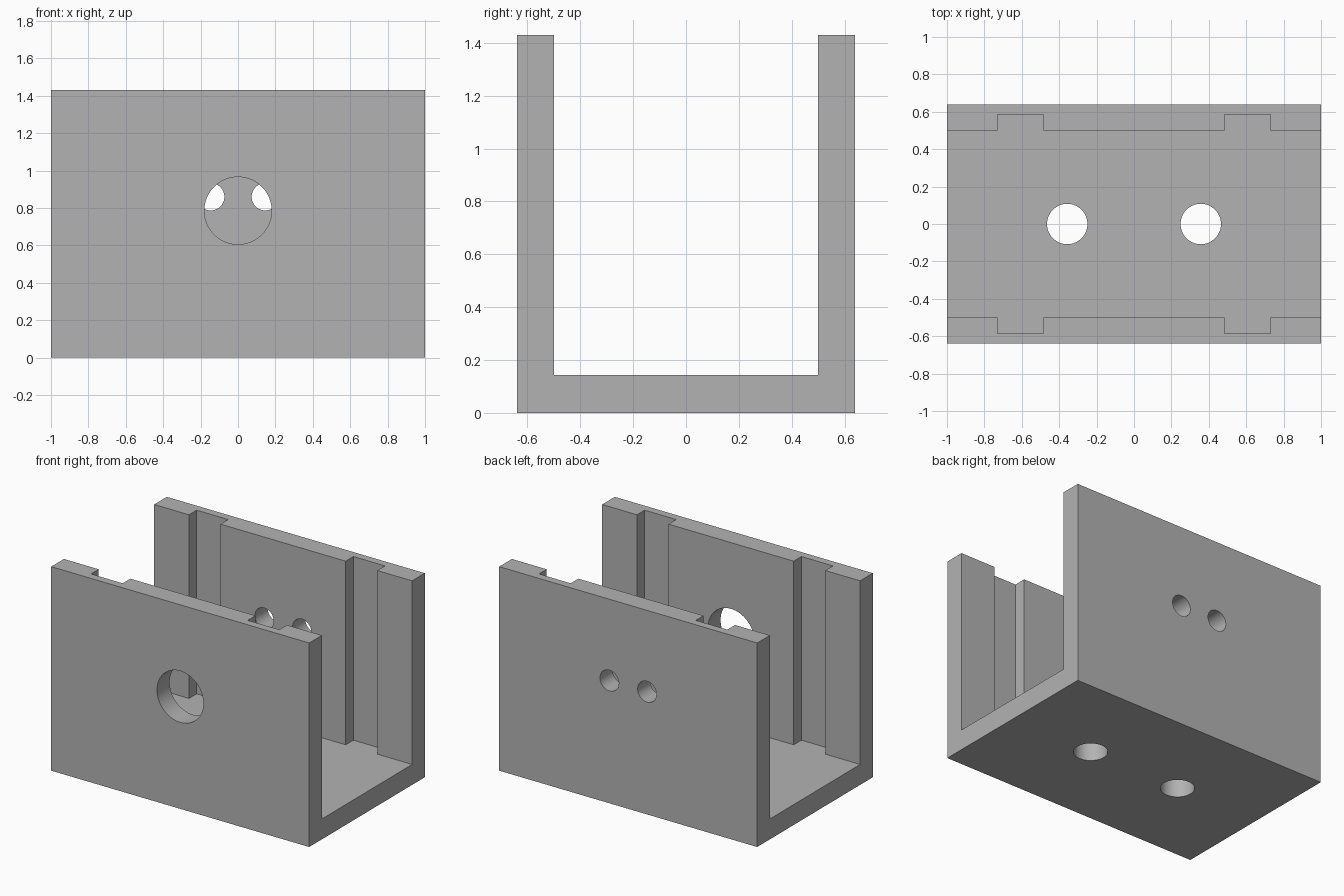
import bpy
import bmesh
from math import radians
from mathutils import Matrix, Vector

cube = bpy.data.objects.get("Cube")
if cube:
    bpy.data.objects.remove(cube, do_unlink=True)

HALF_LENGTH, HALF_WIDTH, HEIGHT = 1.0, 0.64, 1.43
FLOOR, INNER, GROOVE = 0.143, 0.5, 0.585
GROOVE_START, GROOVE_END = 0.485, 0.73

grey = bpy.data.materials.new("plain grey")
grey.use_nodes = True
colour = (0.45, 0.45, 0.45, 1)
grey.diffuse_color = colour
grey.node_tree.nodes["Principled BSDF"].inputs["Base Color"].default_value = colour


def make_object(name, bm):
    bmesh.ops.recalc_face_normals(bm, faces=bm.faces)
    mesh = bpy.data.meshes.new(name)
    bm.to_mesh(mesh)
    bm.free()
    mesh.materials.append(grey)
    obj = bpy.data.objects.new(name, mesh)
    bpy.context.collection.objects.link(obj)
    return obj


def prism(name, outline, bottom, top):
    """Extrude a plan outline upwards."""
    bm = bmesh.new()
    face = bm.faces.new([bm.verts.new((x, y, bottom)) for x, y in outline])
    result = bmesh.ops.extrude_face_region(bm, geom=[face])
    verts = [v for v in result["geom"] if isinstance(v, bmesh.types.BMVert)]
    bmesh.ops.translate(bm, verts=verts, vec=(0, 0, top - bottom))
    return make_object(name, bm)


def drill(name, centre, radius, depth, axis):
    """Cylinder cutter along the given axis."""
    bm = bmesh.new()
    turn = Vector((0, 0, 1)).rotation_difference(Vector(axis)).to_matrix().to_4x4()
    bmesh.ops.create_cone(bm, cap_ends=True, segments=64, radius1=radius,
                          radius2=radius, depth=depth,
                          matrix=Matrix.Translation(centre) @ turn)
    return make_object(name, bm)


# Solid block
L, W = HALF_LENGTH, HALF_WIDTH
bracket = prism("channel_bracket", [(-L, -W), (L, -W), (L, W), (-L, W)], 0, HEIGHT)

# Channel with four vertical grooves, mirrored in both directions
end = L + 0.1
quarter = [(end, INNER), (GROOVE_END, INNER), (GROOVE_END, GROOVE),
           (GROOVE_START, GROOVE), (GROOVE_START, INNER)]
back = quarter + [(-x, y) for x, y in reversed(quarter)]
outline = back + [(x, -y) for x, y in reversed(back)]
cutters = [prism("channel_cutter", outline, FLOOR, HEIGHT + 0.1)]

# Large front hole, paired back holes and paired floor holes
cutters.append(drill("front_hole_cutter", (0, -W, 0.786), 0.18, 0.5, (0, 1, 0)))
for side, label in ((-1, "right"), (1, "left")):
    cutters.append(drill(label + "_back_hole_cutter", (side * 0.146, W, 0.86),
                         0.073, 0.5, (0, 1, 0)))
    cutters.append(drill(label + "_floor_hole_cutter", (side * 0.357, 0, 0),
                         0.108, 0.5, (0, 0, 1)))

for cutter in cutters:
    cutter.hide_render = True
    cut = bracket.modifiers.new(cutter.name, "BOOLEAN")
    cut.operation = "DIFFERENCE"
    cut.solver = "EXACT"
    cut.object = cutter

# Keep the finished shape and discard the cutters
graph = bpy.context.evaluated_depsgraph_get()
finished = bpy.data.meshes.new_from_object(bracket.evaluated_get(graph))
bracket.modifiers.clear()
bracket.data = finished
finished.name = "channel_bracket"
for cutter in cutters:
    bpy.data.objects.remove(cutter, do_unlink=True)

bpy.ops.object.select_all(action="DESELECT")
bracket.select_set(True)
bpy.context.view_layer.objects.active = bracket
bpy.ops.object.shade_smooth_by_angle(angle=radians(30))
